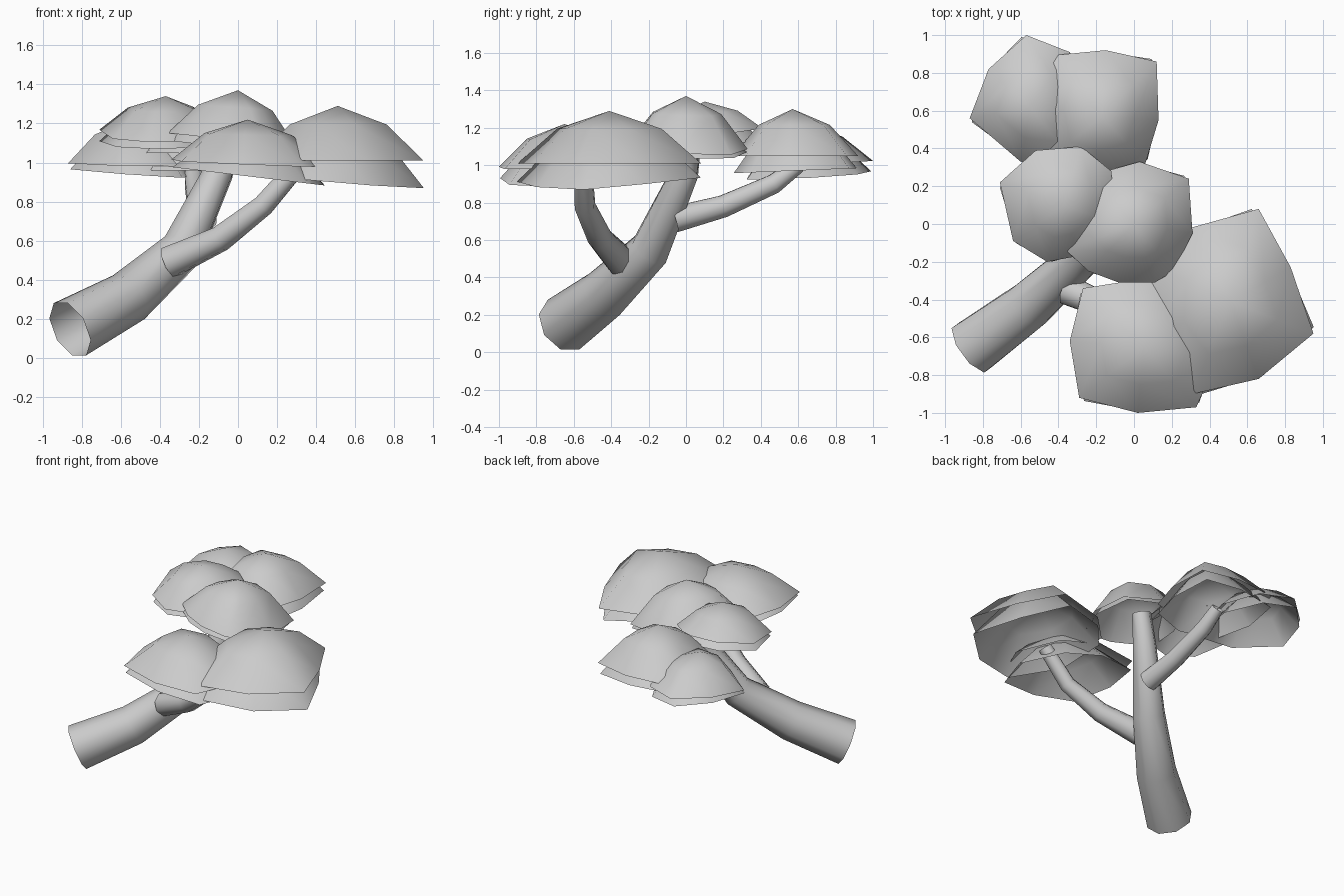
import bpy
import bmesh
import math
from mathutils import Matrix, Vector

cube = bpy.data.objects.get("Cube")
if cube:
    bpy.data.objects.remove(cube, do_unlink=True)

SIDES = 8

grey = bpy.data.materials.new("plain_grey")
grey.use_nodes = True
colour = (0.6, 0.6, 0.6, 1)
grey.diffuse_color = colour
grey.node_tree.nodes["Principled BSDF"].inputs["Base Color"].default_value = colour


def finish(bm, name):
    """Turn a bmesh into a smooth shaded object."""
    mesh = bpy.data.meshes.new(name)
    for face in bm.faces:
        face.smooth = True
    bm.to_mesh(mesh)
    bm.free()
    mesh.materials.append(grey)
    obj = bpy.data.objects.new(name, mesh)
    bpy.context.collection.objects.link(obj)


def bridge(bm, lower, upper):
    """Join two rings of vertices with quads."""
    count = len(lower)
    for i in range(count):
        j = (i + 1) % count
        bm.faces.new((lower[i], lower[j], upper[j], upper[i]))


def tube(name, path, radii):
    """Open tapered tube following a bent path."""
    points = [Vector(p) for p in path]
    bm = bmesh.new()
    rings = []
    for k, (point, radius) in enumerate(zip(points, radii)):
        before = points[max(k - 1, 0)]
        after = points[min(k + 1, len(points) - 1)]
        tangent = (after - before).normalized()
        side = tangent.cross(Vector((0, 0, 1))).normalized()
        up = side.cross(tangent)
        ring = []
        for i in range(SIDES):
            a = (i + 0.5) * math.tau / SIDES
            ring.append(bm.verts.new(point + radius * (math.cos(a) * side + math.sin(a) * up)))
        rings.append(ring)
    for lower, upper in zip(rings, rings[1:]):
        bridge(bm, lower, upper)
    bmesh.ops.recalc_face_normals(bm, faces=bm.faces)
    finish(bm, name)


def dome(name, apex, rim, rim_z, tilt, turn=0, scale=1):
    """Thin faceted leaf cap, open underneath, with an optionally tilted rim."""
    apex = Vector(apex)
    rotate = Matrix.Rotation(math.radians(turn), 2)
    bm = bmesh.new()
    outer, middle = [], []
    for x, y in rim:
        d = rotate @ Vector((x - apex.x, y - apex.y)) * scale
        z = rim_z + tilt[0] * d.x + tilt[1] * d.y
        outer.append(bm.verts.new((apex.x + d.x, apex.y + d.y, z)))
        mid_z = z + 0.66 * (apex.z - z)
        middle.append(bm.verts.new((apex.x + 0.57 * d.x, apex.y + 0.57 * d.y, mid_z)))
    bridge(bm, outer, middle)
    top = bm.verts.new(apex)
    for i in range(len(middle)):
        bm.faces.new((middle[i], middle[(i + 1) % len(middle)], top))
    # Rims run clockwise in some lists, so make every cap face upward
    bm.normal_update()
    if sum(f.normal.z for f in bm.faces) < 0:
        bmesh.ops.reverse_faces(bm, faces=bm.faces)
    finish(bm, name)


def canopy(name, apex, rim, rim_z, drop, tilt=(0, 0), under_tilt=(0, 0)):
    """Leaf cap with a second, slightly turned layer beneath it."""
    dome(name + "_top_layer", apex, rim, rim_z, tilt)
    low = (apex[0], apex[1], apex[2] - 0.6 * drop)
    dome(name + "_under_layer", low, rim, rim_z - drop, under_tilt, 4, 0.98)


# Trunk and branches
tube("trunk",
     [(-.86, -.655, .147), (-.56, -.435, .31), (-.29, -.19, .55), (-.1, -.01, .95), (-.05, .02, 1.15)],
     [.158, .138, .112, .08, .065])
tube("front_branch",
     [(-.35, -.35, .49), (-.09, -.46, .61), (.13, -.54, .78), (.32, -.55, 1.0)],
     [.085, .068, .057, .05])
tube("back_branch",
     [(-.18, -.06, .71), (-.2, .2, .78), (-.22, .47, .9), (-.23, .6, 1.0)],
     [.075, .064, .056, .045])

# Leaf canopies
canopy("middle_canopy", (0, 0, 1.37),
       [(-.36, -.14), (-.24, -.25), (-.08, -.31), (.11, -.31), (.21, -.25), (.31, -.05),
        (.29, .24), (.03, .33), (-.22, .26), (-.33, .05)],
       1.1, .03, (-.13, -.03), (-.12, 0))
canopy("right_canopy", (-.37, .1, 1.34),
       [(-.71, .22), (-.52, .39), (-.28, .41), (-.12, .28), (-.1, 0), (-.3, -.17),
        (-.46, -.2), (-.64, -.09)],
       1.15, .05, (0, .15), (0, .1))
canopy("back_canopy", (-.17, .57, 1.3),
       [(-.46, .89), (-.15, .92), (.12, .86), (.13, .55), (.06, .32), (-.2, .25),
        (-.46, .33), (-.52, .62)],
       1.05, .08, (0, 0), (0, .04))
canopy("back_right_canopy", (-.55, .62, 1.22),
       [(-.87, .56), (-.77, .82), (-.57, 1), (-.34, .91), (-.22, .65), (-.3, .3), (-.6, .33)],
       1.0, .05, (0, .06), (-.06, .04))
canopy("left_canopy", (.51, -.41, 1.29),
       [(.3, -.02), (.66, .08), (.83, -.23), (.95, -.58), (.66, -.82), (.31, -.9),
        (.08, -.6), (.1, -.22)],
       1.01, .09, (0, 0), (-.1, .05))
canopy("front_canopy", (.05, -.65, 1.22),
       [(-.34, -.62), (-.27, -.34), (.05, -.29), (.3, -.4), (.45, -.7), (.33, -.97),
        (.02, -1), (-.29, -.92)],
       1.0, .07, (-.04, .03), (-.12, 0))
